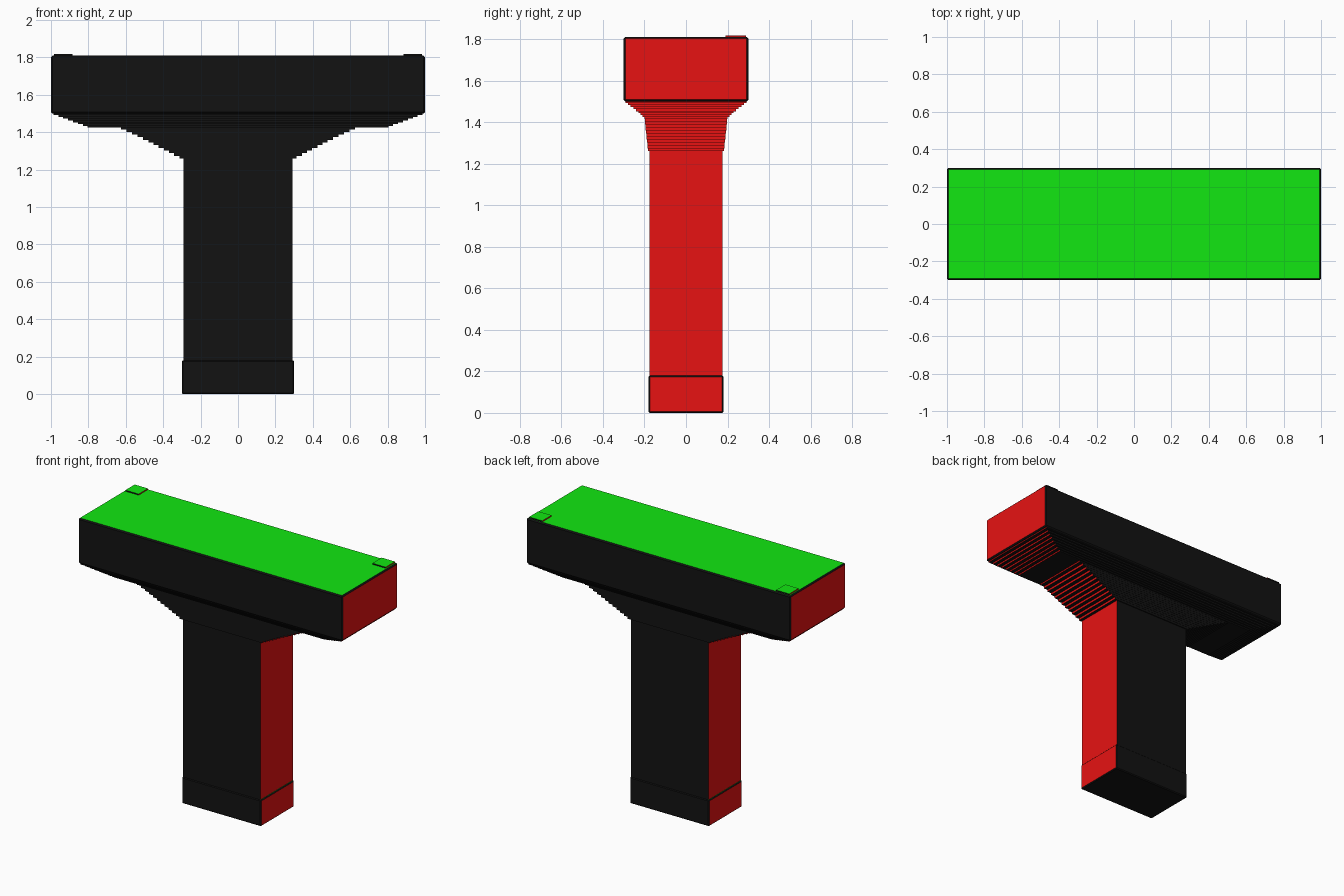
import bpy, bmesh

if "Cube" in bpy.data.objects:
    bpy.data.objects.remove(bpy.data.objects["Cube"])


def material(name, rgb):
    m = bpy.data.materials.new(name)
    m.diffuse_color = (*rgb, 1)
    m.use_nodes = True
    m.node_tree.nodes["Principled BSDF"].inputs["Base Color"].default_value = m.diffuse_color
    return m


BLACK = material("black", (0.006, 0.006, 0.006))
RED = material("red", (0.8, 0.006, 0.006))
GREEN = material("green", (0.006, 0.8, 0.006))


def finish(name, bm):
    """Colour faces by direction: ends red, tops green, the rest black."""
    bmesh.ops.recalc_face_normals(bm, faces=bm.faces)
    for f in bm.faces:
        n = f.normal
        f.material_index = 1 if abs(n.x) > 0.8 else 2 if n.z > 0.8 else 0
    mesh = bpy.data.meshes.new(name)
    bm.to_mesh(mesh)
    bm.free()
    for m in (BLACK, RED, GREEN):
        mesh.materials.append(m)
    ob = bpy.data.objects.new(name, mesh)
    bpy.context.collection.objects.link(ob)
    return ob


def block(name, size, centre, bevel=0.0):
    bm = bmesh.new()
    bmesh.ops.create_cube(bm, size=1)
    for v in bm.verts:
        v.co = [c * s + o for c, s, o in zip(v.co, size, centre)]
    if bevel:
        bmesh.ops.bevel(bm, geom=bm.edges[:], offset=bevel, segments=1, affect='EDGES')
    return finish(name, bm)


def stepped(name, profile, steps):
    """Stepped skin through (half x, half y, z) points, from bottom to top."""
    rings = []
    for (x0, y0, z0), (x1, y1, z1), n in zip(profile, profile[1:], steps):
        for i in range(n):
            t = (i + 0.5) / n
            hx, hy = x0 + (x1 - x0) * t, y0 + (y1 - y0) * t
            for k in (i, i + 1):
                rings.append((hx, hy, z0 + (z1 - z0) * k / n))
    bm = bmesh.new()
    loops = [[bm.verts.new((sx * x, sy * y, z))
              for sx, sy in ((-1, -1), (1, -1), (1, 1), (-1, 1))] for x, y, z in rings]
    for a, b in zip(loops, loops[1:]):
        for i in range(4):
            j = (i + 1) % 4
            bm.faces.new((a[i], a[j], b[j], b[i]))
    bm.faces.new(loops[0][::-1])
    bm.faces.new(loops[-1])
    return finish(name, bm)


# Foot and column
block("foot", (0.6, 0.36, 0.18), (0, 0, 0.09), 0.006)
block("column", (0.584, 0.35, 1.12), (0, 0, 0.73))

# Stepped bracket flaring from the column, then the stepped underside of the cap
stepped("bracket", [(0.30, 0.182, 1.26), (0.465, 0.192, 1.345), (0.64, 0.2, 1.43)], (6, 6))
stepped("cap_underside", [(0.79, 0.203, 1.425), (0.87, 0.235, 1.452), (1.0, 0.298, 1.503)], (3, 5))

# Wide cap block
block("cap", (2.0, 0.6, 0.31), (0, 0, 1.655), 0.008)

# Thin corner pads along the back of the cap
for side, sx in (("left", -1), ("right", 1)):
    block("corner_pad_" + side, (0.1, 0.1, 0.009), (sx * 0.935, 0.24, 1.8135))
